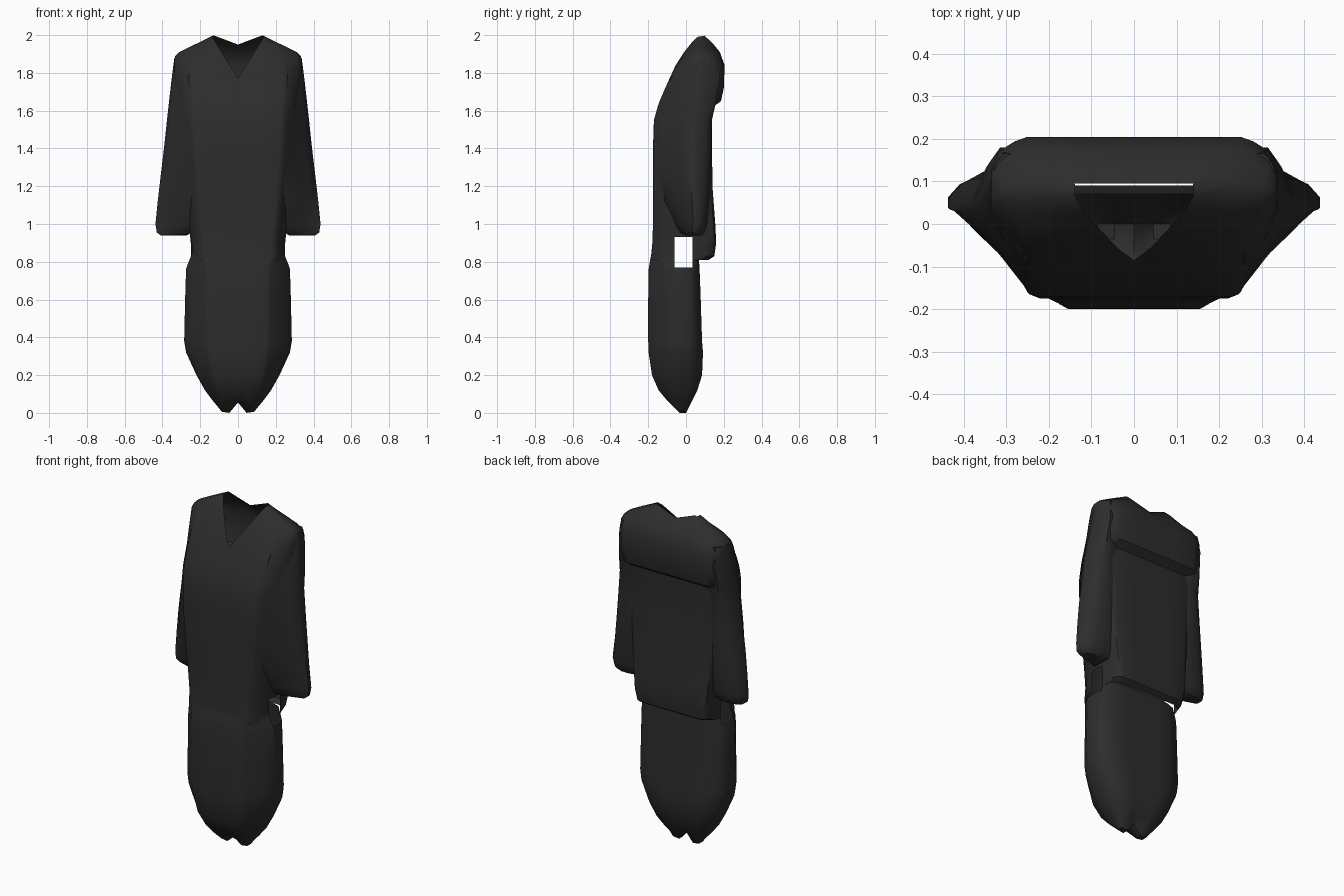
import bpy, bmesh, math
from mathutils import Vector

if "Cube" in bpy.data.objects:
    bpy.data.objects.remove(bpy.data.objects["Cube"])

cloth = bpy.data.materials.new("charcoal cloth")
cloth.diffuse_color = (0.026, 0.026, 0.026, 1)
cloth.use_nodes = True
cloth.node_tree.nodes["Principled BSDF"].inputs["Base Color"].default_value = cloth.diffuse_color


def ring(z, yf, yb, wf, w, wb, ys, dz=lambda x: 0.0):
    """Flat front and back with chamfered corners to a side band at ys."""
    h = min(0.04, (yb - yf) * 0.2)
    half = [(0, yf), (wf * .48, yf), (wf * .9, yf), (wf * 1.0, yf + h * .25),
            (w - (w - wf) * .3, yf + (ys - h - yf) * .6), (w, ys - h), (w, ys + h),
            (w - (w - wb) * .35, ys + h + (yb - ys - h) * .6),
            (wb, yb - h * .25), (wb * .9, yb), (wb * .48, yb), (0, yb)]
    pts = half + [(-x, y) for x, y in half[-2:0:-1]]
    return [Vector((x, y, z + dz(abs(x)))) for x, y in pts]


def loft(rings, cap_start=False, cap_end=False):
    bm = bmesh.new()
    loops = [[bm.verts.new(p) for p in r] for r in rings]
    n = len(loops[0])
    for a, b in zip(loops, loops[1:]):
        for i in range(n):
            j = (i + 1) % n
            bm.faces.new((a[i], a[j], b[j], b[i]))

    def cap(l):
        # strips running from the front edge to the back edge
        m = n // 2
        for s in (1, -1):
            for i in range((m + 1) // 2):
                q = [l[s * k % n] for k in (i, i + 1, m - i - 1, m - i)]
                q = list(dict.fromkeys(q))
                if len(q) > 2:
                    bm.faces.new(q)
    if cap_start:
        cap(loops[0])
    if cap_end:
        cap(loops[-1])
    bmesh.ops.recalc_face_normals(bm, faces=bm.faces)
    return bm


def finish(bm, name):
    me = bpy.data.meshes.new(name)
    bm.to_mesh(me)
    bm.free()
    me.materials.append(cloth)
    ob = bpy.data.objects.new(name, me)
    bpy.context.collection.objects.link(ob)
    bpy.ops.object.select_all(action='DESELECT')
    ob.select_set(True)
    bpy.context.view_layer.objects.active = ob
    bpy.ops.object.shade_smooth_by_angle(angle=math.radians(42))
    return ob


def bisect(bm, test, co, no):
    fs = [f for f in bm.faces if test(f.calc_center_median())]
    geom = fs + list({e for f in fs for e in f.edges}) + list({v for f in fs for v in f.verts})
    bmesh.ops.bisect_plane(bm, geom=geom, plane_co=co, plane_no=no)


def remove(bm, test):
    bmesh.ops.delete(bm, geom=[f for f in bm.faces if test(f.calc_center_median())], context='FACES')


def cut_side_gap(bm, z0, z1, y0, y1):
    """Open the side seam between sleeve and skirt."""
    for co, no in (((0, 0, z0), (0, 0, 1)), ((0, 0, z1), (0, 0, 1)),
                   ((0, y0, 0), (0, 1, 0)), ((0, y1, 0), (0, 1, 0))):
        bisect(bm, lambda c: abs(c.x) > .17 and z0 - .2 < c.z < z1 + .2, co, no)
    remove(bm, lambda c: abs(c.x) > .17 and z0 < c.z < z1 and y0 < c.y < y1)


def interp(x, pts):
    for (x0, v0), (x1, v1) in zip(pts, pts[1:]):
        if x <= x1:
            return v0 + (v1 - v0) * (x - x0) / (x1 - x0)
    return pts[-1][1]


def drop(k):
    return lambda x: k * interp(x, [(0, -.05), (.125, 0), (.17, -.01), (.23, -.05), (.33, -.10)])


# torso: z, front y, back y, front/side/back half widths, side y, shoulder drop
torso = [(.81, -.185, .12, .20, .25, .20, .0, 0),
         (.83, -.185, .15, .20, .25, .22, .0, 0),
         (.90, -.178, .16, .20, .25, .23, .0, 0),
         (1.0, -.175, .155, .21, .26, .24, .0, 0),
         (1.2, -.175, .14, .23, .28, .26, .02, 0),
         (1.4, -.175, .138, .245, .31, .27, .03, 0),
         (1.55, -.17, .138, .25, .325, .28, .04, 0),
         (1.62, -.15, .142, .255, .33, .28, .05, 0),
         (1.65, -.14, .185, .257, .33, .28, .06, 0),
         (1.72, -.11, .20, .26, .335, .28, .07, 0),
         (1.84, -.055, .204, .262, .338, .28, .08, .15),
         (1.91, -.01, .18, .262, .336, .28, .085, .4),
         (1.96, .03, .14, .262, .332, .28, .085, .7),
         (2.0, .065, .095, .26, .315, .27, .08, 1)]
bm = loft([ring(*t[:7], dz=drop(t[7])) for t in torso], cap_end=True)
# V neck cut out of the front panel and the collar top
SLOPE, TIP = .62, 1.77
for s in (1, -1):
    bisect(bm, lambda c: c.z > 1.7 and c.y < .09, (0, 0, TIP), (s, 0, -SLOPE))
remove(bm, lambda c: c.y < .09 and abs(c.x) < SLOPE * (c.z - TIP))
cut_side_gap(bm, .80, .93, -.06, .035)
finish(bm, "torso")

# skirt: tapers to two small points at the hem
skirt = [(0, -.035, .0, .095, .105, .095, -.018, 1),
         (.06, -.095, .03, .11, .135, .11, -.02, .2),
         (.12, -.145, .06, .12, .175, .13, -.02, 0),
         (.20, -.18, .085, .145, .22, .16, -.02, 0),
         (.32, -.198, .09, .165, .275, .20, -.02, 0),
         (.38, -.20, .085, .17, .285, .21, -.02, 0),
         (.60, -.20, .078, .17, .28, .21, -.02, 0),
         (.76, -.198, .072, .175, .275, .21, -.02, 0),
         (.79, -.193, .07, .18, .265, .21, -.02, 0),
         (.84, -.184, .07, .19, .245, .20, -.02, 0)]


def hem(k):
    return lambda x: k * interp(x, [(0, .055), (.045, 0), (.085, .005), (.105, .03)])


bm = loft([ring(*t[:7], dz=hem(t[7])) for t in skirt], cap_start=True)
cut_side_gap(bm, .77, .86, -.06, .035)
finish(bm, "skirt")

# sleeves: wedges that carry on the torso chamfer out to a narrow outer edge
# z, inner x, outer x, inner front y, outer y, back y
sleeve = [(.94, .29, .41, -.005, .045, .085), (.955, .265, .43, -.03, .045, .10),
          (1.0, .25, .437, -.06, .05, .112), (1.12, .235, .425, -.12, .045, .122),
          (1.25, .235, .41, -.155, .04, .13), (1.4, .243, .392, -.165, .04, .135),
          (1.55, .25, .376, -.158, .045, .137), (1.65, .255, .365, -.13, .06, .16),
          (1.78, .26, .35, -.075, .075, .18), (1.88, .26, .337, .0, .085, .165)]
for side, name in ((1, "right_sleeve"), (-1, "left_sleeve")):
    rings = []
    for z, xi, xo, yi, yo, yb in sleeve:
        w, e = xo - xi, .03
        pts = [(xi - .02, yi), (xi, yi), (xi + w * .45, yi + (yo - yi) * .42),
               (xi + w * .8, yi + (yo - yi) * .72), (xo, yo - e * .4), (xo, yo + e * .4),
               (xi + w * .85, yo + (yb - yo) * .7), (xi + w * .6, yb),
               (xi + w * .2, yb), (xi - .02, yb - .01)]
        rings.append([Vector((side * x, y, z)) for x, y in pts])
    finish(loft(rings, cap_start=True, cap_end=True), name)
